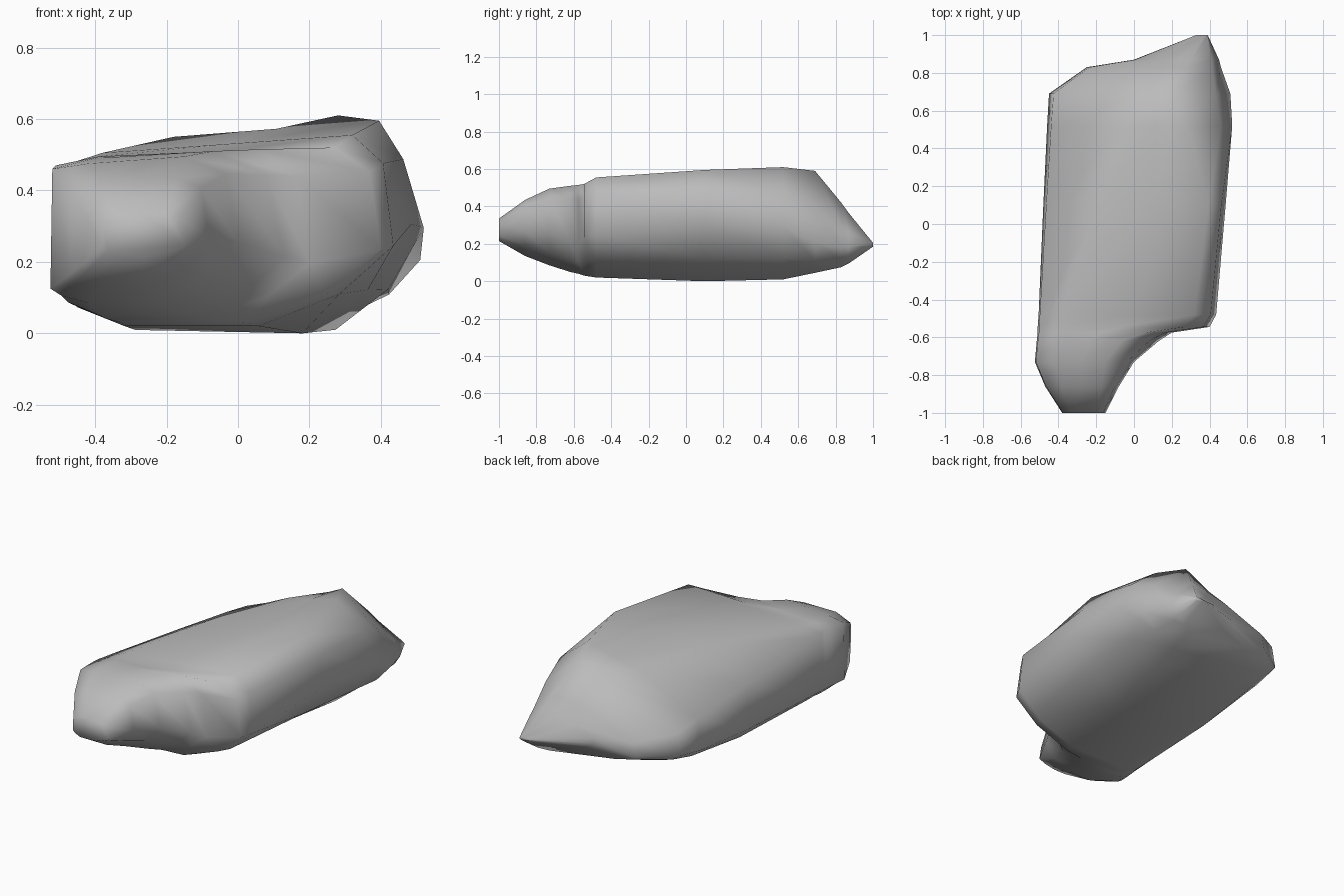
import bpy
import bmesh

if "Cube" in bpy.data.objects:
    bpy.data.objects.remove(bpy.data.objects["Cube"], do_unlink=True)


def make_material(name, colour):
    material = bpy.data.materials.new(name)
    material.use_nodes = True
    material.diffuse_color = colour
    shader = material.node_tree.nodes["Principled BSDF"]
    shader.inputs["Base Color"].default_value = colour
    shader.inputs["Roughness"].default_value = 0.9
    return material


def mix(start, end, amount):
    return start + (end - start) * amount


# Slices along the boulder, from the nose at the front to the tip at the back:
# y, left x, right x, left z, right z, shoulder z, ridge x, ridge z, crown x, crown z, base z
SLICES = [
    (-1, -.38, -.15, .25, .25, .32, -.33, .34, -.2, .34, .22),
    (-.86, -.47, -.08, .17, .27, .4, -.38, .44, -.17, .44, .14),
    (-.73, -.525, 0, .13, .26, .465, -.42, .48, -.15, .5, .09),
    (-.62, -.515, .13, .13, .22, .475, -.4, .495, -.07, .515, .055),
    (-.575, -.51, .2, .13, .2, .475, -.39, .5, .06, .52, .045),
    (-.545, -.51, .4, .13, .24, .47, -.39, .5, .27, .525, .035),
    (-.48, -.505, .435, .13, .25, .465, -.38, .51, .32, .56, .025),
    (.1, -.48, .485, .14, .31, .4, -.18, .555, .395, .6, .005),
    (.52, -.46, .52, .17, .3, .35, -.04, .54, .28, .615, .015),
    (.69, -.45, .51, .2, .21, .325, .03, .51, .2, .595, .05),
    (.83, -.25, .46, .19, .19, .27, .03, .37, .28, .425, .08),
    (.87, 0, .45, .22, .19, .25, .12, .3, .3, .37, .1),
    (1, .33, .39, .2, .2, .205, .34, .21, .38, .21, .19),
]


def slice_points(y, left, right, left_z, right_z, shoulder_z,
                 ridge_x, ridge_z, crown_x, crown_z, base_z):
    """One closed cross-section, running over the top and back underneath."""
    # The underside widens and its left edge lifts towards the back
    base_left = mix(left, right, .2)
    base_left_z = mix(base_z, left_z, .7 * max(y, 0))
    base_right = mix(left, right, .67 + .15 * y)
    outline = [
        (left, left_z),
        (mix(left, ridge_x, .05), shoulder_z),
        (ridge_x, ridge_z),
        (mix(ridge_x, crown_x, .5), mix(ridge_z, crown_z, .5)),
        (crown_x, crown_z),
        (mix(right, crown_x, .25), mix(right_z, crown_z, .65 - .2 * y)),
        (right, right_z),
        (mix(right, base_right, .4), mix(right_z, base_z, .6)),
        (base_right, base_z),
        (base_left, base_left_z),
        (mix(left, base_left, .3), mix(left_z, base_left_z, .5)),
    ]
    return [(x, y, z) for x, z in outline]


# Loft the slices into one closed stone body
mesh = bpy.data.meshes.new("boulder")
bm = bmesh.new()
rings = [[bm.verts.new(p) for p in slice_points(*row)] for row in SLICES]
for near, far in zip(rings, rings[1:]):
    for i in range(len(near)):
        j = (i + 1) % len(near)
        bm.faces.new((near[i], near[j], far[j], far[i]))
bm.faces.new(rings[0])
bm.faces.new(rings[-1])
bmesh.ops.recalc_face_normals(bm, faces=bm.faces)

# Rest the stone on the ground
lowest = min(v.co.z for v in bm.verts)
bmesh.ops.translate(bm, verts=bm.verts, vec=(0, 0, -lowest))
bm.to_mesh(mesh)
bm.free()

boulder = bpy.data.objects.new("boulder", mesh)
bpy.context.collection.objects.link(boulder)
mesh.materials.append(make_material("stone grey", (.5, .5, .5, 1)))

# Soft shading, with only the hardest breaks kept crisp
bpy.ops.object.select_all(action="DESELECT")
boulder.select_set(True)
bpy.context.view_layer.objects.active = boulder
bpy.ops.object.shade_smooth_by_angle(angle=1.6)
